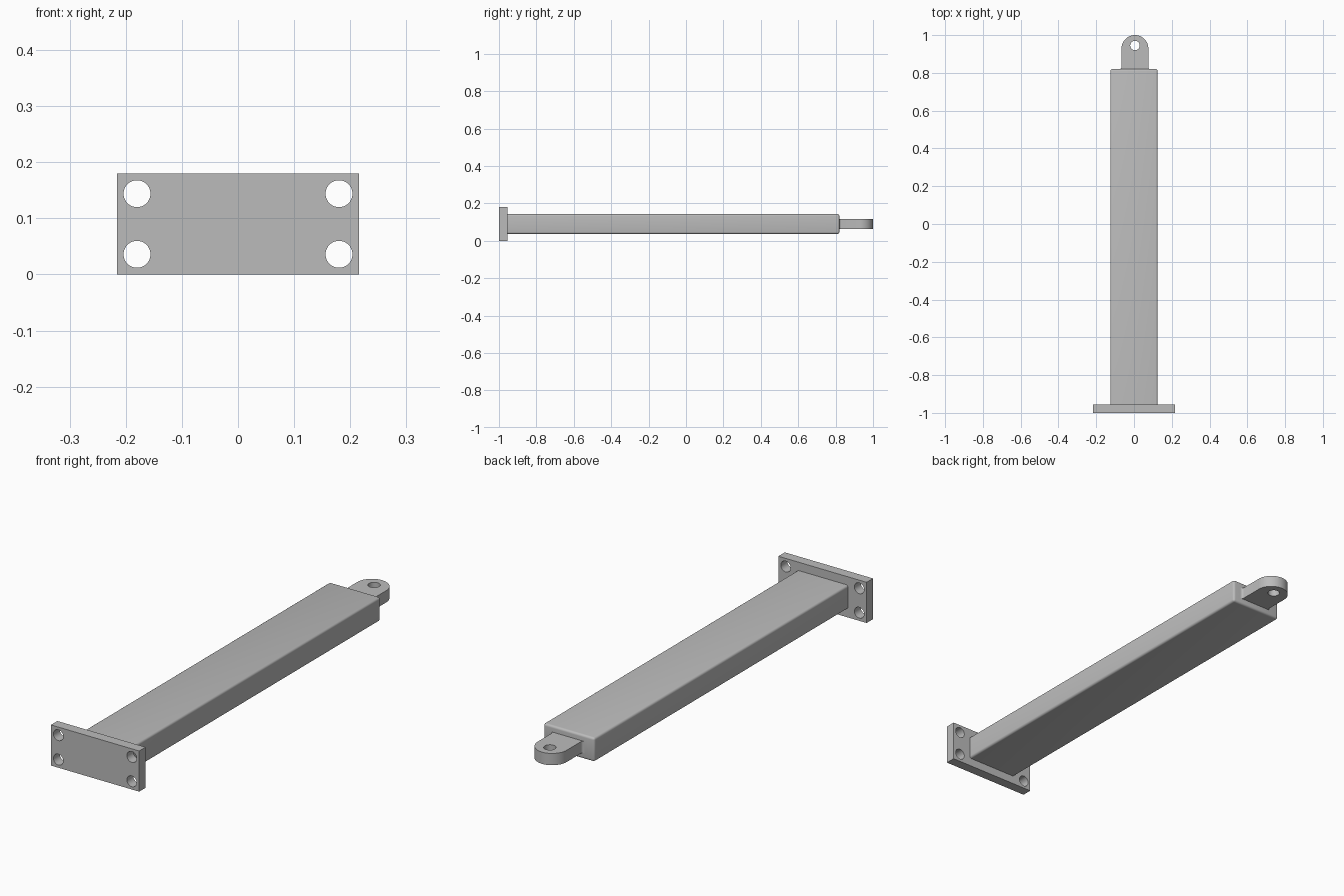
import bpy, bmesh, math
from mathutils import Matrix, Vector

cube = bpy.data.objects.get("Cube")
if cube:
    bpy.data.objects.remove(cube, do_unlink=True)

steel = bpy.data.materials.new("grey steel")
steel.use_nodes = True
COLOUR = (0.5, 0.5, 0.5, 1)
steel.diffuse_color = COLOUR
steel.node_tree.nodes["Principled BSDF"].inputs["Base Color"].default_value = COLOUR

MID = 0.09  # height of the centre line


def finish(bm, name):
    bmesh.ops.recalc_face_normals(bm, faces=bm.faces)
    mesh = bpy.data.meshes.new(name)
    bm.to_mesh(mesh)
    bm.free()
    obj = bpy.data.objects.new(name, mesh)
    bpy.context.collection.objects.link(obj)
    mesh.materials.append(steel)
    return obj


def box(size, centre):
    bm = bmesh.new()
    bmesh.ops.create_cube(bm, size=1, matrix=Matrix.Translation(centre) @ Matrix.Diagonal((*size, 1)))
    return bm


def drill(target, name, centres, radius, depth, axis):
    """Cut round holes through the target along the given axis."""
    turn = Vector((0, 0, 1)).rotation_difference(Vector(axis)).to_matrix().to_4x4()
    bm = bmesh.new()
    for c in centres:
        bmesh.ops.create_cone(bm, cap_ends=True, segments=40, radius1=radius, radius2=radius,
                              depth=depth, matrix=Matrix.Translation(c) @ turn)
    cutter = finish(bm, name)
    cutter.hide_render = True
    cutter.hide_set(True)
    mod = target.modifiers.new("holes", "BOOLEAN")
    mod.operation = "DIFFERENCE"
    mod.solver = "EXACT"
    mod.object = cutter
    # Bake the holes in, then drop the cutter
    bpy.context.view_layer.update()
    baked = bpy.data.meshes.new_from_object(target.evaluated_get(bpy.context.evaluated_depsgraph_get()))
    target.modifiers.clear()
    target.data = baked
    bpy.data.objects.remove(cutter, do_unlink=True)


# Mounting plate with four bolt holes
plate = finish(box((0.432, 0.045, 0.18), (0, -0.9775, MID)), "mounting_plate")
drill(plate, "bolt_hole_cutter",
      [(sx * 0.18, -0.9775, MID + sz * 0.054) for sx in (-1, 1) for sz in (-1, 1)],
      0.024, 0.2, (0, 1, 0))

# Long bar, rounded except where it meets the plate
bm = box((0.25, 1.775, 0.106), (0, -0.0675, MID))
edges = [e for e in bm.edges if max(v.co.y for v in e.verts) > 0]
bmesh.ops.bevel(bm, geom=edges, offset=0.01, segments=4, profile=0.5, affect="EDGES")
bar = finish(bm, "bar")

# Eye lug: flared foot, straight sides and a round end
LUG_X, HALF, ROUND_Y, FOOT_Y, FLARE = 0.005, 0.071, 0.929, 0.82, 0.01
outline = [(HALF * math.cos(math.pi * i / 32), ROUND_Y + HALF * math.sin(math.pi * i / 32))
           for i in range(33)]
foot = [(HALF + FLARE * (1 - math.cos(a)), FOOT_Y + FLARE * (1 - math.sin(a)))
        for a in (math.pi / 8 * i for i in range(5))]
right_side = [(HALF + FLARE, FOOT_Y - 0.02)] + foot[::-1]
outline = right_side + outline + [(-x, y) for x, y in right_side[::-1]]
bm = bmesh.new()
face = bm.faces.new([bm.verts.new((LUG_X + x, y, MID - 0.026)) for x, y in outline])
rim = bmesh.ops.extrude_face_region(bm, geom=[face])["geom"]
bmesh.ops.translate(bm, vec=(0, 0, 0.052), verts=[g for g in rim if isinstance(g, bmesh.types.BMVert)])
lug = finish(bm, "eye_lug")
drill(lug, "eye_hole_cutter", [(LUG_X, 0.945, MID)], 0.025, 0.2, (0, 0, 1))

# Smooth round surfaces, keep edges sharp
bpy.ops.object.select_all(action="DESELECT")
for obj in (plate, bar, lug):
    obj.select_set(True)
bpy.context.view_layer.objects.active = plate
bpy.ops.object.shade_smooth_by_angle(angle=math.radians(30))
